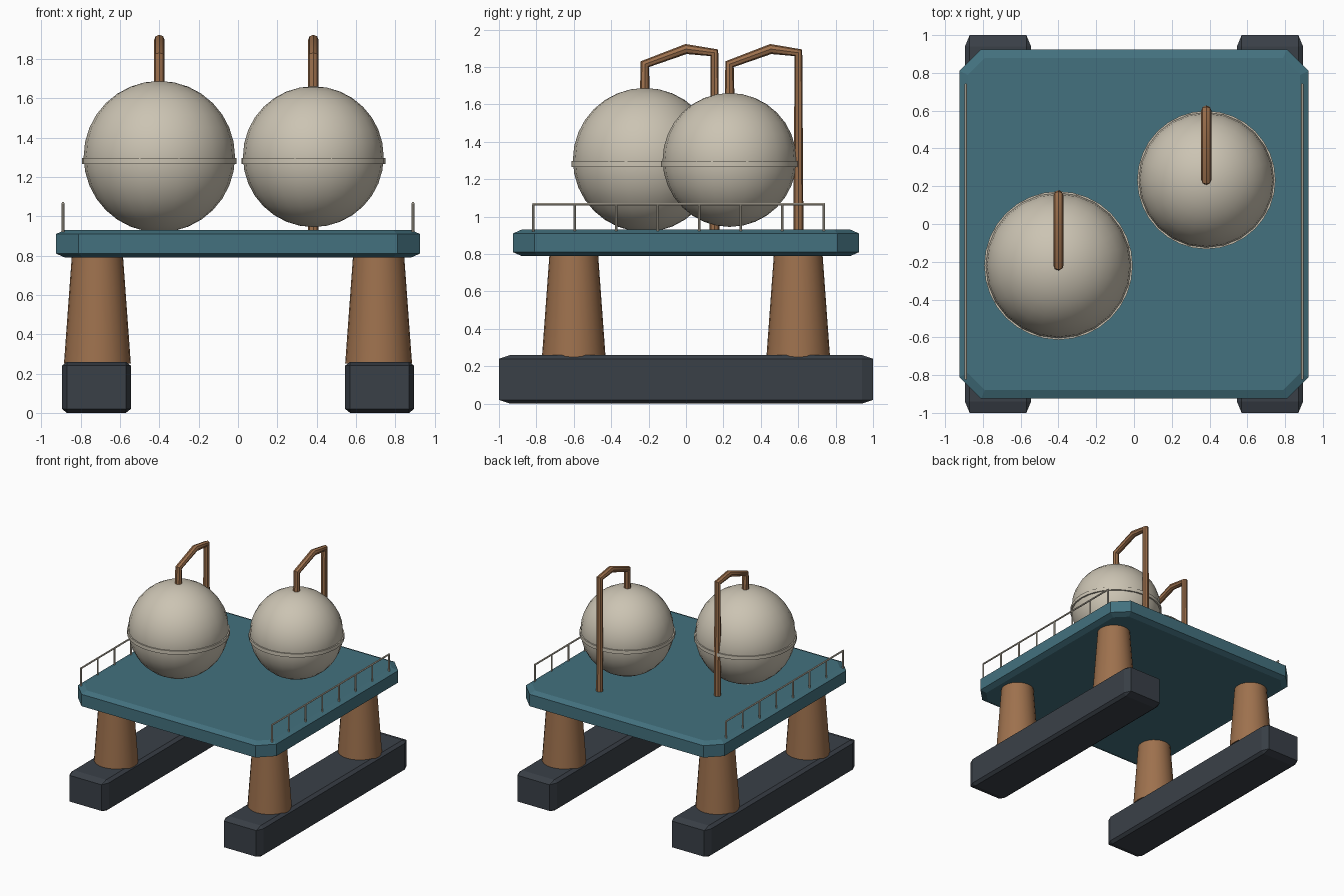
import bpy, bmesh, math

cube = bpy.data.objects.get("Cube")
if cube:
    bpy.data.objects.remove(cube, do_unlink=True)


def material(name, rgb):
    m = bpy.data.materials.new(name)
    m.use_nodes = True
    m.diffuse_color = (*rgb, 1)
    m.node_tree.nodes["Principled BSDF"].inputs["Base Color"].default_value = (*rgb, 1)
    return m


TEAL = material("teal deck paint", (0.056, 0.165, 0.21))
CREAM = material("cream tank paint", (0.60, 0.55, 0.45))
COPPER = material("copper brown", (0.34, 0.165, 0.075))
DARK = material("dark slate", (0.042, 0.051, 0.064))


def finish(obj, name, mat, smooth=False):
    obj.name = name
    obj.data.materials.clear()
    obj.data.materials.append(mat)
    if smooth:
        bpy.ops.object.shade_smooth_by_angle(angle=math.radians(35))
    return obj


def slab(name, mat, center, half, z0, z1, corner, inset, top_corner, lip):
    """Eight-sided slab with cut corners and chamfered top and bottom rims."""
    bm = bmesh.new()

    def ring(z, hx, hy, cx, cy):
        quarter = [(hx, hy - cy), (hx - cx, hy)]
        pts = quarter + [(-x, y) for x, y in reversed(quarter)]
        pts += [(-x, -y) for x, y in pts]
        return [bm.verts.new((center[0] + x, center[1] + y, z)) for x, y in pts]

    small = (half[0] - inset[0], half[1] - inset[1], *top_corner)
    big = (*half, *corner)
    rings = [ring(z0, *small), ring(z0 + lip, *big),
             ring(z1 - lip, *big), ring(z1, *small)]
    bm.faces.new(list(reversed(rings[0])))
    bm.faces.new(rings[-1])
    for a, b in zip(rings, rings[1:]):
        for i in range(8):
            j = (i + 1) % 8
            bm.faces.new((a[i], a[j], b[j], b[i]))
    bmesh.ops.remove_doubles(bm, verts=bm.verts, dist=0.0005)
    bmesh.ops.recalc_face_normals(bm, faces=bm.faces)
    mesh = bpy.data.meshes.new(name)
    bm.to_mesh(mesh)
    bm.free()
    obj = bpy.data.objects.new(name, mesh)
    bpy.context.collection.objects.link(obj)
    return finish(obj, name, mat)


def cone(name, mat, x, y, z0, z1, r0, r1, sides):
    bpy.ops.mesh.primitive_cone_add(vertices=sides, radius1=r0, radius2=r1,
                                    depth=z1 - z0, location=(x, y, (z0 + z1) / 2))
    return finish(bpy.context.object, name, mat, True)


def tube(name, mat, points, radius, res):
    curve = bpy.data.curves.new(name, 'CURVE')
    curve.dimensions = '3D'
    curve.bevel_depth = radius
    curve.bevel_resolution = res
    curve.use_fill_caps = True
    spline = curve.splines.new('POLY')
    spline.points.add(len(points) - 1)
    for p, co in zip(spline.points, points):
        p.co = (*co, 1)
    obj = bpy.data.objects.new(name, curve)
    bpy.context.collection.objects.link(obj)
    bpy.ops.object.select_all(action='DESELECT')
    obj.select_set(True)
    bpy.context.view_layer.objects.active = obj
    bpy.ops.object.convert(target='MESH')
    return finish(bpy.context.object, name, mat, True)


# Deck
slab("deck", TEAL, (0, 0), (0.925, 0.925), 0.79, 0.93,
     (0.115, 0.115), (0.045, 0.045), (0.09, 0.09), 0.02)

# Pontoons, legs and railings, mirrored left and right
for side, s in (("left", 1), ("right", -1)):
    slab(side + "_pontoon", DARK, (s * 0.72, 0), (0.175, 1.0), 0, 0.26,
         (0.025, 0.06), (0.025, 0.06), (0, 0), 0.02)
    for end, e in (("front", -1), ("back", 1)):
        cone(f"{end}_{side}_leg", COPPER, s * 0.715, e * 0.6,
             0.25, 0.80, 0.17, 0.13, 24)
    tube(side + "_handrail", CREAM,
         [(s * 0.89, -0.822, 1.066), (s * 0.89, 0.742, 1.066)], 0.007, 1)
    for i in range(8):
        cone(f"{side}_rail_post_{i + 1}", CREAM, s * 0.89, -0.817 + i * 0.222,
             0.92, 1.066, 0.007, 0.007, 8)

# Tanks with equator band and feed pipe
for side, x, y, r, reach in (("right", -0.40, -0.22, 0.385, 0.372),
                             ("left", 0.383, 0.233, 0.358, 0.368)):
    bpy.ops.mesh.primitive_uv_sphere_add(segments=24, ring_count=16, radius=r,
                                         location=(x, y, 1.303))
    finish(bpy.context.object, side + "_tank", CREAM)
    bpy.ops.object.shade_smooth()
    cone(side + "_tank_band", CREAM, x, y, 1.266, 1.296, r + 0.008, r + 0.008, 32)
    tube(side + "_feed_pipe", COPPER,
         [(x, y, 1.303 + r - 0.06), (x, y, 1.815), (x, y + 0.22, 1.896),
          (x, y + reach, 1.876), (x, y + reach, 0.92)], 0.027, 2)
